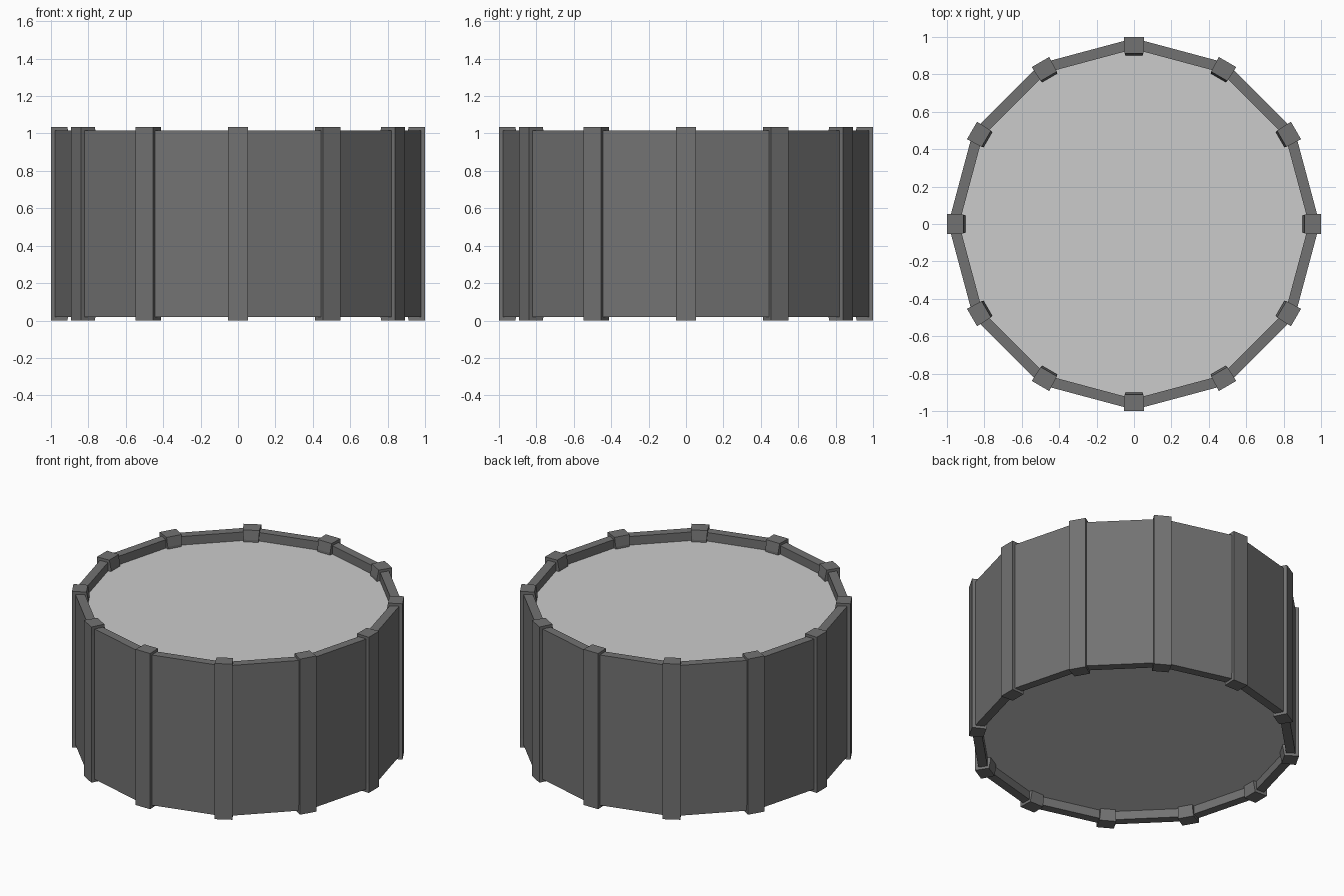
import bpy, bmesh, math

if "Cube" in bpy.data.objects:
    bpy.data.objects.remove(bpy.data.objects["Cube"])

SIDES = 12
STEP = 2 * math.pi / SIDES
H = 1.035

dark = bpy.data.materials.new("dark_grey")
dark.diffuse_color = (0.17, 0.17, 0.17, 1)
dark.use_nodes = True
dark.node_tree.nodes["Principled BSDF"].inputs["Base Color"].default_value = dark.diffuse_color


def make_object(name, bm, material=None):
    bmesh.ops.recalc_face_normals(bm, faces=bm.faces)
    mesh = bpy.data.meshes.new(name)
    bm.to_mesh(mesh)
    bm.free()
    if material:
        mesh.materials.append(material)
    obj = bpy.data.objects.new(name, mesh)
    bpy.context.collection.objects.link(obj)
    return obj


def loft(bm, rings, closed=False):
    """Skin equal-length rings of points; cap the ends or join last to first."""
    vs = [[bm.verts.new(p) for p in r] for r in rings]
    pairs = list(zip(vs, vs[1:]))
    if closed:
        pairs.append((vs[-1], vs[0]))
    for a, b in pairs:
        for i in range(len(a)):
            j = (i + 1) % len(a)
            bm.faces.new((a[i], a[j], b[j], b[i]))
    if not closed:
        bm.faces.new(vs[0])
        bm.faces.new(vs[-1])


def polygon(r, z):
    return [(r * math.cos(i * STEP), r * math.sin(i * STEP), z) for i in range(SIDES)]


# Twelve-sided wall with thickness
bm = bmesh.new()
loft(bm, [polygon(0.993, 0.018), polygon(0.993, 1.017),
          polygon(0.935, 1.017), polygon(0.935, 0.018)], closed=True)
make_object("wall_panels", bm, dark)

# Recessed top and bottom plates
for name, z0, z1 in (("top_plate", 0.93, 0.96), ("bottom_plate", 0.075, 0.105)):
    bm = bmesh.new()
    loft(bm, [polygon(0.945, z0), polygon(0.945, z1)])
    make_object(name, bm)

# Corner posts, slightly thicker on the inside away from their ends
for k in range(SIDES):
    c, s = math.cos(k * STEP), math.sin(k * STEP)
    bm = bmesh.new()
    rings = []
    for z, inner, wi in ((0, 0.912, 0.05), (0.06, 0.902, 0.046),
                         (H - 0.06, 0.902, 0.046), (H, 0.912, 0.05)):
        pts = ((inner, -wi), (1.0, -0.054), (1.0, 0.054), (inner, wi))
        rings.append([(r * c - t * s, r * s + t * c, z) for r, t in pts])
    loft(bm, rings)
    make_object(f"post_{k + 1}", bm, dark)
